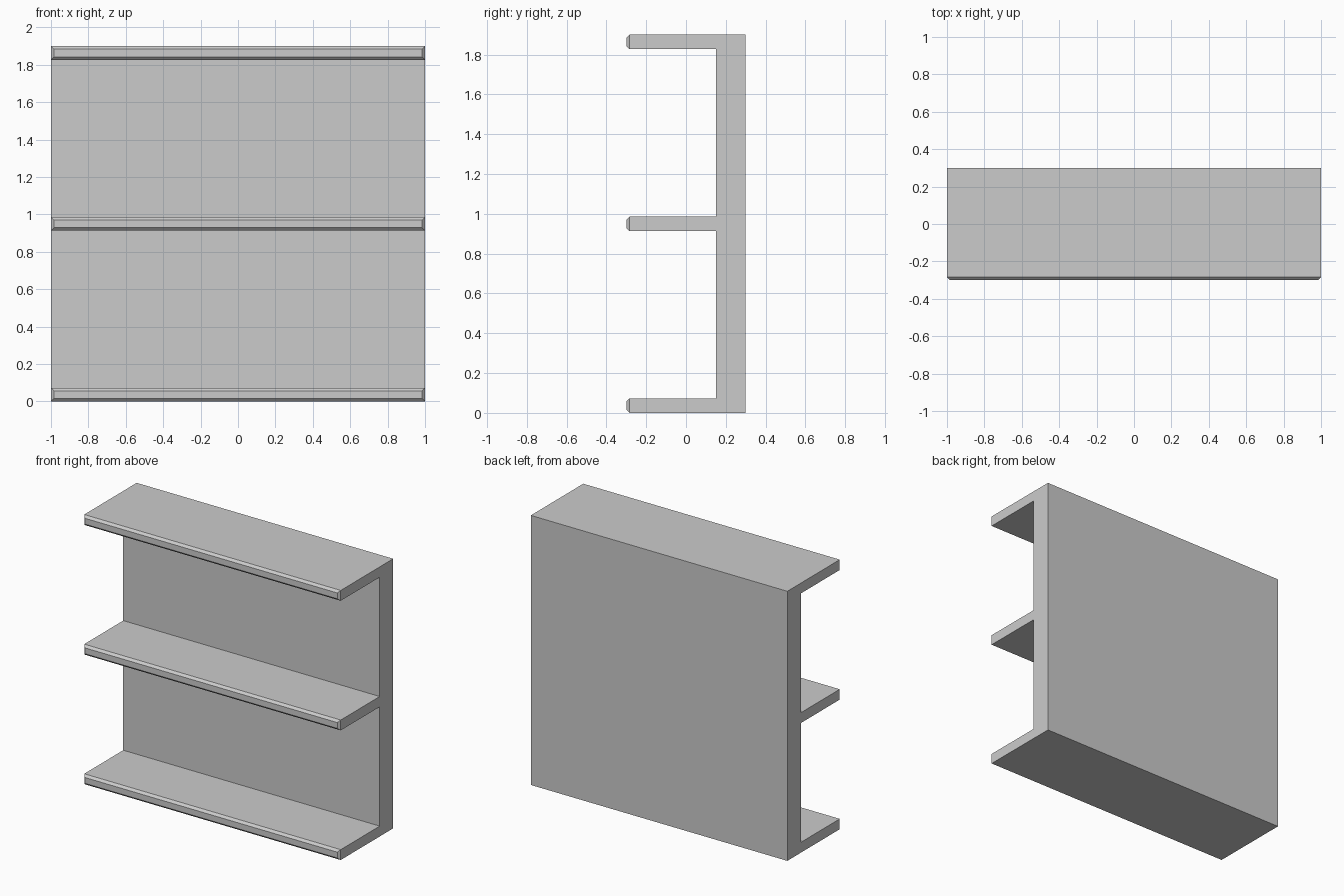
import bpy, bmesh

if "Cube" in bpy.data.objects:
    bpy.data.objects.remove(bpy.data.objects["Cube"])

WIDTH, HEIGHT = 2.0, 1.9
FRONT, PANEL, BACK = -0.3, 0.15, 0.3
THICK, CHAMFER = 0.073, 0.016

# Side profile (y, z): back panel with three shelves
profile = [(BACK, HEIGHT), (BACK, 0)]
for z in (0, (HEIGHT - THICK) / 2, HEIGHT - THICK):
    if z > 0:
        profile.append((PANEL, z))
    profile += [(FRONT, z), (FRONT, z + THICK)]
    if z + THICK < HEIGHT - 0.001:
        profile.append((PANEL, z + THICK))

# Extrude the profile across the width
bm = bmesh.new()
side = bm.faces.new([bm.verts.new((-WIDTH / 2, y, z)) for y, z in profile])
ext = bmesh.ops.extrude_face_region(bm, geom=[side], use_keep_orig=True)
bmesh.ops.translate(bm, vec=(WIDTH, 0, 0),
                    verts=[v for v in ext["geom"] if isinstance(v, bmesh.types.BMVert)])
bmesh.ops.recalc_face_normals(bm, faces=bm.faces[:])

# Chamfer all four edges of each shelf front
edges = [e for e in bm.edges if all(abs(v.co.y - FRONT) < 1e-4 for v in e.verts)]
bmesh.ops.bevel(bm, geom=edges, offset=CHAMFER, offset_type='OFFSET',
                segments=1, profile=0.5, affect='EDGES')
bmesh.ops.recalc_face_normals(bm, faces=bm.faces[:])

mesh = bpy.data.meshes.new("shelf_unit")
bm.to_mesh(mesh)
bm.free()
bpy.context.collection.objects.link(bpy.data.objects.new("shelf_unit", mesh))
